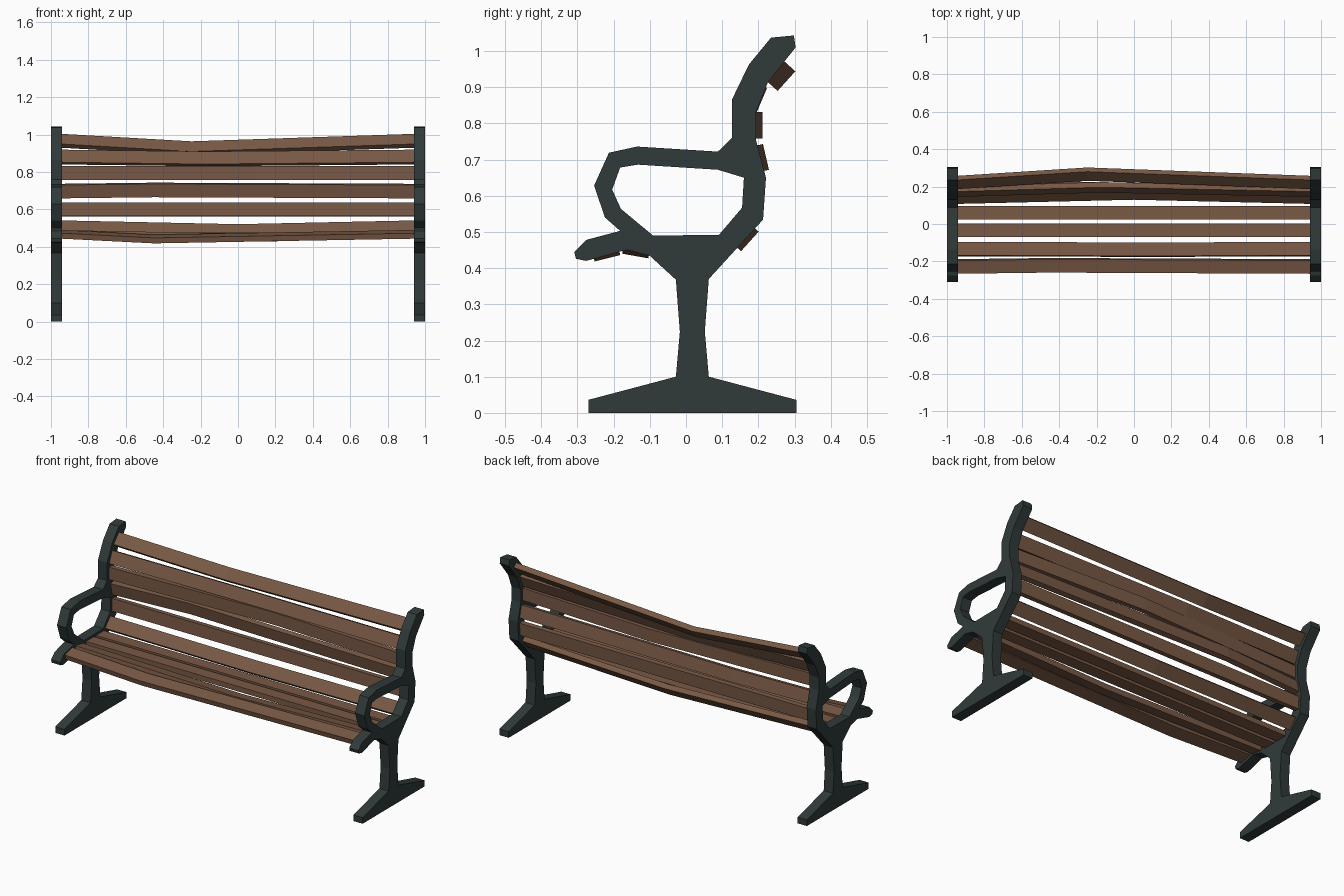
import bpy, bmesh, math
from mathutils import Vector

if "Cube" in bpy.data.objects:
    bpy.data.objects.remove(bpy.data.objects["Cube"])


def material(name, rgb):
    m = bpy.data.materials.new(name)
    m.diffuse_color = (*rgb, 1)
    m.use_nodes = True
    m.node_tree.nodes["Principled BSDF"].inputs["Base Color"].default_value = m.diffuse_color
    return m


IRON = material("dark green iron", (0.030, 0.042, 0.042))
WOOD = material("brown wood", (0.190, 0.100, 0.060))


def finish(bm, name, mat):
    bmesh.ops.recalc_face_normals(bm, faces=bm.faces)
    me = bpy.data.meshes.new(name)
    bm.to_mesh(me)
    bm.free()
    me.materials.append(mat)
    ob = bpy.data.objects.new(name, me)
    bpy.context.collection.objects.link(ob)
    return ob


# Side frame outline (y, z): foot, post, back, armrest loop, seat lip
OUTER = [(-.27, 0), (.305, 0), (.305, .036), (.063, .10), (.052, .225), (.063, .37),
         (.213, .534), (.221, .65), (.193, .755), (.193, .83), (.226, .913),
         (.303, 1.01), (.298, 1.043), (.235, 1.037), (.174, .963), (.127, .866),
         (.127, .76), (.088, .722), (-.135, .736), (-.213, .719), (-.254, .628),
         (-.224, .54), (-.182, .503), (-.276, .478), (-.309, .445), (-.304, .426),
         (-.276, .42), (-.163, .451), (-.1, .434), (-.028, .368), (-.017, .224),
         (-.028, .10), (-.27, .036)]
# Opening under the armrest
HOLE = [(-.091, .49), (.091, .492), (.155, .567), (.16, .65), (.088, .672),
        (-.133, .686), (-.182, .678), (-.204, .617), (-.18, .564)]


def side_frame(name, x0, x1):
    bm = bmesh.new()
    edges = []
    for loop in (OUTER, HOLE):
        vs = [bm.verts.new((x0, y, z)) for y, z in loop]
        edges += [bm.edges.new((vs[i - 1], vs[i])) for i in range(len(vs))]
    bmesh.ops.triangle_fill(bm, edges=edges, use_beauty=True)
    ext = bmesh.ops.extrude_face_region(bm, geom=bm.faces[:], use_keep_orig=True)
    moved = [g for g in ext["geom"] if isinstance(g, bmesh.types.BMVert)]
    bmesh.ops.translate(bm, verts=moved, vec=(x1 - x0, 0, 0))
    return finish(bm, name, IRON)


side_frame("left_side_frame", -1, -.94)
side_frame("right_side_frame", .94, 1)


# Slat: rectangular plank that sags along its own normal, deepest at x = apex
def slat(name, y, z, tilt, sag=0, apex=0, width=.073, thick=.03):
    a = math.radians(tilt)
    along = Vector((0, math.cos(a), math.sin(a)))
    normal = Vector((0, math.sin(a), -math.cos(a)))
    bm = bmesh.new()
    rings = []
    stations = [(-.945, 0), (apex, sag), (.945, 0)] if sag else [(-.945, 0), (.945, 0)]
    for x, s in stations:
        c = Vector((x, y, z)) + normal * s
        rings.append([bm.verts.new(c + along * (u * width / 2) + normal * (v * thick / 2))
                      for u, v in ((-1, -1), (1, -1), (1, 1), (-1, 1))])
    for r, q in zip(rings, rings[1:]):
        for i in range(4):
            bm.faces.new((r[i - 1], r[i], q[i], q[i - 1]))
    bm.faces.new(rings[0])
    bm.faces.new(rings[-1])
    return finish(bm, name, WOOD)


# Back slats from the top down, then seat slats from back to front
SLATS = [("back_slat_1", .222, .967, 48, .06, -.25),
         ("back_slat_2", .173, .880, 67, .025, -.18),
         ("back_slat_3", .160, .795, 90, .037, .1),
         ("back_slat_4", .180, .698, 103, .027, -.45),
         ("back_slat_5", .187, .600, 87),
         ("back_slat_6", .143, .504, 48, .03, 0),
         ("seat_slat_1", .060, .462, 0),
         ("seat_slat_2", -.033, .462, 0),
         ("seat_slat_3", -.134, .468, -10, .02, .1),
         ("seat_slat_4", -.227, .467, 14, .026, -.45)]
for s in SLATS:
    slat(*s)
